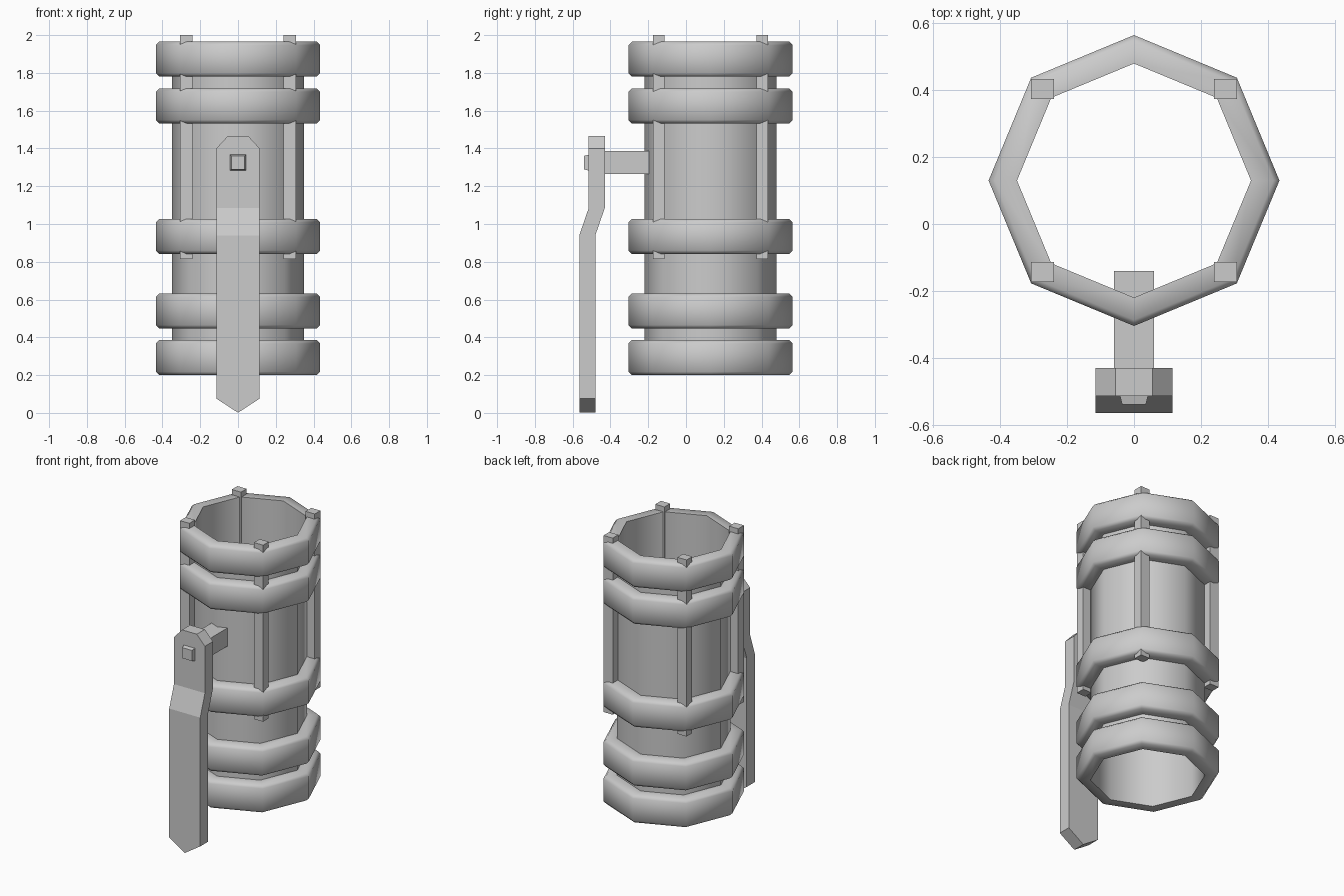
import bpy, bmesh, math
from mathutils import Vector

if "Cube" in bpy.data.objects:
    bpy.data.objects.remove(bpy.data.objects["Cube"])

CY = 0.13      # centre of the octagonal barrel in y
R_IN, R_OUT, BEV = 0.35, 0.435, 0.018


def finish(name, bm, smooth=False):
    bmesh.ops.recalc_face_normals(bm, faces=bm.faces)
    me = bpy.data.meshes.new(name)
    bm.to_mesh(me)
    bm.free()
    ob = bpy.data.objects.new(name, me)
    bpy.context.collection.objects.link(ob)
    if smooth:
        bpy.ops.object.select_all(action='DESELECT')
        ob.select_set(True)
        bpy.context.view_layer.objects.active = ob
        bpy.ops.object.shade_smooth_by_angle(angle=math.radians(50))
    return ob


def lathe(name, profile, closed):
    """Sweep an (r, z) profile around the barrel axis in eight steps."""
    bm = bmesh.new()
    rows = []
    for i in range(8):
        a = math.radians(45 * i)
        rows.append([bm.verts.new((r * math.cos(a), CY + r * math.sin(a), z)) for r, z in profile])
    n = len(profile)
    for i in range(8):
        p, q = rows[i], rows[(i + 1) % 8]
        for j in range(n if closed else n - 1):
            k = (j + 1) % n
            bm.faces.new((p[j], q[j], q[k], p[k]))
    return finish(name, bm, True)


def box(name, lo, hi):
    bm = bmesh.new()
    bmesh.ops.create_cube(bm, size=1)
    for v in bm.verts:
        v.co = Vector([lo[i] + (v.co[i] + 0.5) * (hi[i] - lo[i]) for i in range(3)])
    return finish(name, bm)


# Barrel wall
lathe("barrel", [(R_IN, 0.2), (R_IN, 1.965)], False)

# Bevelled bands, open on the inside where they meet the barrel
for i, (z0, z1) in enumerate([(0.2, 0.385), (0.447, 0.632), (0.842, 1.027),
                              (1.533, 1.718), (1.78, 1.965)]):
    lathe(f"band_{i + 1}", [(R_IN, z0), (R_OUT - BEV, z0), (R_OUT, z0 + BEV),
                            (R_OUT, z1 - BEV), (R_OUT - BEV, z1), (R_IN, z1)], False)

# Four square rods at the diagonal corners
for sx in (-1, 1):
    for sy in (-1, 1):
        cx, cy = sx * 0.274, CY + sy * 0.274
        box("rod", (cx - 0.034, cy - 0.03, 0.815), (cx + 0.034, cy + 0.03, 2.0))

# Clip strap: bent side profile extruded in x, corners cut to a point and chamfers
bm = bmesh.new()
side = [(-0.565, 0), (-0.48, 0), (-0.48, 0.94), (-0.43, 1.085), (-0.43, 1.465),
        (-0.515, 1.465), (-0.515, 1.085), (-0.565, 0.94)]
L = [bm.verts.new((-0.115, y, z)) for y, z in side]
R = [bm.verts.new((0.115, y, z)) for y, z in side]
for i in range(8):
    j = (i + 1) % 8
    bm.faces.new((L[i], L[j], R[j], R[i]))
for s in (L, R):
    for q in ((0, 1, 2, 7), (7, 2, 3, 6), (6, 3, 4, 5)):
        bm.faces.new([s[k] for k in q])
for sx in (-1, 1):
    for co, no in (((0, 0, 0.001), (sx * 0.075, 0, -0.115)),
                   ((sx * 0.115, 0, 1.4), (sx * 0.065, 0, 0.06))):
        bmesh.ops.bisect_plane(bm, geom=bm.verts[:] + bm.edges[:] + bm.faces[:],
                               plane_co=co, plane_no=no, clear_outer=True)
        bmesh.ops.holes_fill(bm, edges=[e for e in bm.edges if e.is_boundary], sides=0)
finish("clip_strap", bm)

# Arm joining the strap to the barrel
box("clip_arm", (-0.06, -0.43, 1.265), (0.06, -0.14, 1.387))

# Tapered rivet head on the strap
rivet = box("rivet", (-0.043, -0.54, 1.282), (0.043, -0.51, 1.368))
for v in rivet.data.vertices:
    if v.co.y < -0.53:
        v.co.x *= 0.83
        v.co.z = 1.325 + (v.co.z - 1.325) * 0.83
